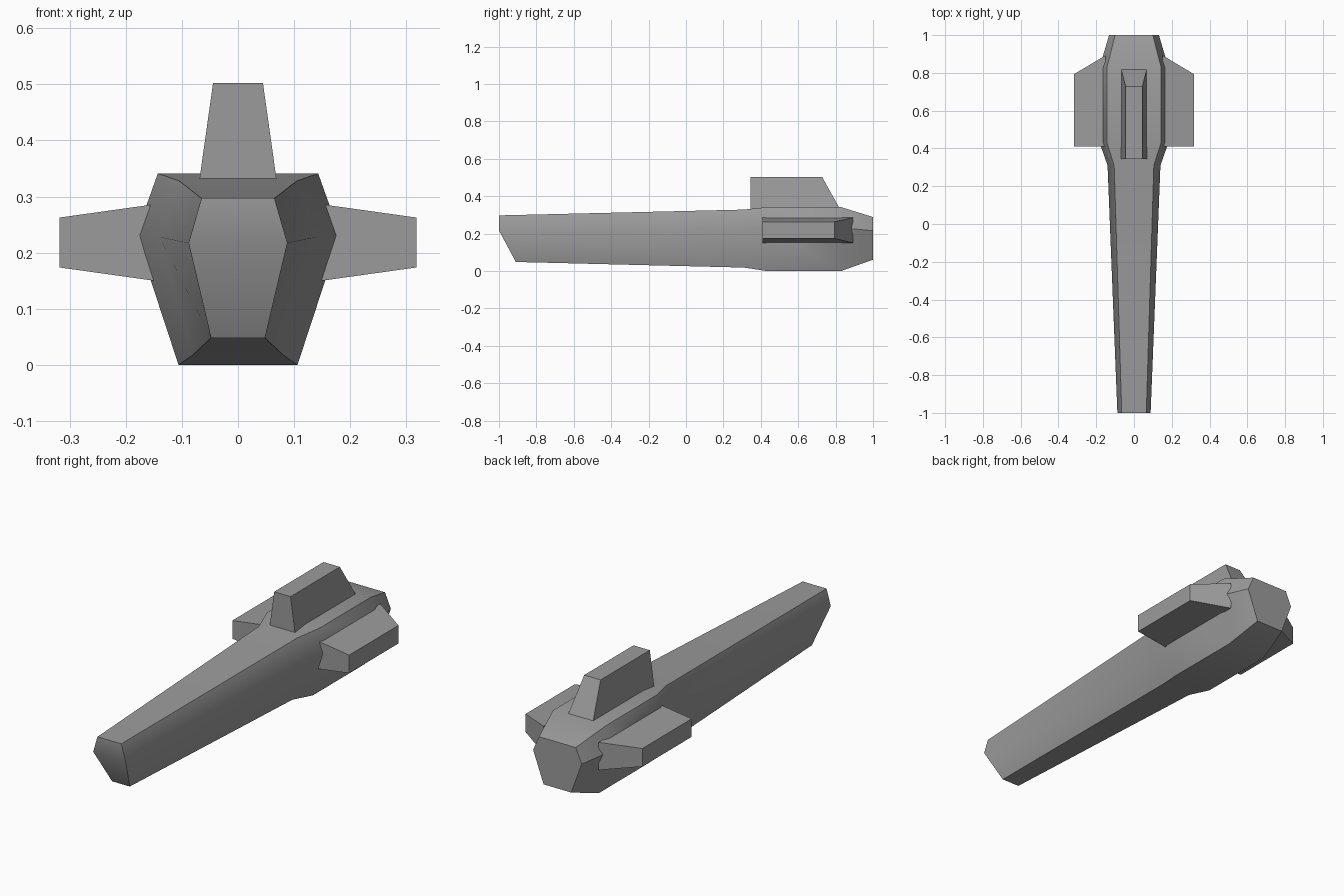
import bpy, bmesh, math

cube = bpy.data.objects.get("Cube")
if cube:
    bpy.data.objects.remove(cube, do_unlink=True)

GREY = (0.33, 0.33, 0.33, 1.0)
mat = bpy.data.materials.new("hull grey")
mat.use_nodes = True
mat.diffuse_color = GREY
mat.node_tree.nodes["Principled BSDF"].inputs["Base Color"].default_value = GREY


def finish(bm, name, smooth_angle=None):
    bmesh.ops.recalc_face_normals(bm, faces=bm.faces)
    mesh = bpy.data.meshes.new(name)
    bm.to_mesh(mesh)
    bm.free()
    mesh.materials.append(mat)
    obj = bpy.data.objects.new(name, mesh)
    bpy.context.collection.objects.link(obj)
    if smooth_angle:
        bpy.ops.object.select_all(action='DESELECT')
        bpy.context.view_layer.objects.active = obj
        obj.select_set(True)
        bpy.ops.object.shade_smooth_by_angle(angle=math.radians(smooth_angle))
    return obj


def loft(bm, rings):
    """Skin a list of equal-length point rings; returns the vertex rings."""
    rows = [[bm.verts.new(p) for p in ring] for ring in rings]
    for a, b in zip(rows, rows[1:]):
        for i in range(len(a)):
            j = (i + 1) % len(a)
            bm.faces.new((a[i], a[j], b[j], b[i]))
    return rows


def hexagon(top, mid, low):
    """Mirrored six-sided section from three (x, y, z) corners."""
    right = [(-x, y, z) for x, y, z in (low, mid, top)]
    return [top, mid, low] + right


# Hull: long tapering boom that flares into the rear body
sections = [
    hexagon((0.065, -1.0, 0.297), (0.088, -1.0, 0.217), (0.048, -0.91, 0.048)),
    hexagon((0.105, 0.31, 0.328), (0.14, 0.31, 0.228), (0.08, 0.31, 0.018)),
    hexagon((0.143, 0.43, 0.341), (0.182, 0.43, 0.231), (0.106, 0.43, 0.0)),
    hexagon((0.143, 0.83, 0.341), (0.182, 0.83, 0.231), (0.106, 0.83, 0.0)),
    hexagon((0.10, 1.0, 0.288), (0.132, 1.0, 0.215), (0.075, 1.0, 0.06)),
]
bm = bmesh.new()
rows = loft(bm, sections)
nose = rows[0]
bm.faces.new((nose[0], nose[1], nose[4], nose[5]))
bm.faces.new((nose[1], nose[2], nose[3], nose[4]))
bm.faces.new(rows[-1])
finish(bm, "hull", 35)


def tapered_block(name, place, root, tip):
    """Swept block; root and tip are (span, half_width, front_y, back_y)."""
    bm = bmesh.new()
    rings = [[place(span, w, y) for w, y in
              ((half, front), (half, back), (-half, back), (-half, front))]
             for span, half, front, back in (root, tip)]
    rows = loft(bm, rings)
    for row in rows:
        bm.faces.new(row)
    finish(bm, name)


# Side pods, mirrored left and right
for name, side in (("left_wing", 1), ("right_wing", -1)):
    tapered_block(name, lambda s, w, y: (side * s, y, 0.218 + w),
                  (0.15, 0.068, 0.41, 0.893), (0.318, 0.0445, 0.41, 0.793))

# Upright fin on the back
tapered_block("top_fin", lambda s, w, y: (w, y, s),
              (0.328, 0.069, 0.345, 0.825), (0.502, 0.0445, 0.345, 0.728))
